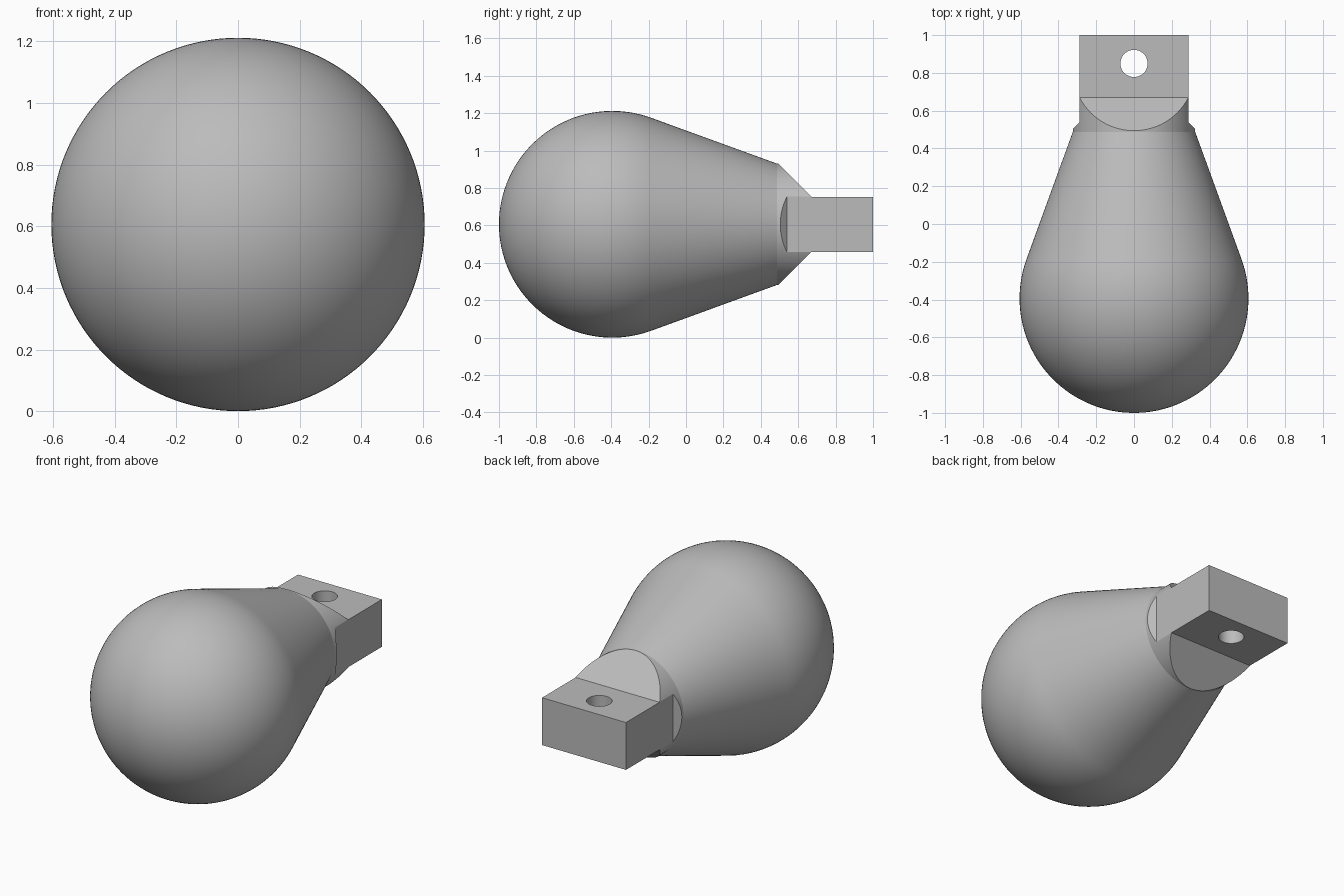
import bpy
import bmesh
import math
from mathutils import Vector

if "Cube" in bpy.data.objects:
    bpy.data.objects.remove(bpy.data.objects["Cube"], do_unlink=True)

R = 0.606                  # ball radius, also the height of the axis
BALL_Y = R - 1             # ball centre along the axis
TAPER = math.radians(20)   # half angle of the neck cone
STEM_R = 0.324             # stem that the tang is milled from
HALF_W, HALF_H = 0.288, 0.147

grey = bpy.data.materials.new("plain grey")
grey.use_nodes = True
colour = (0.5, 0.5, 0.5, 1)
grey.diffuse_color = colour
grey.node_tree.nodes["Principled BSDF"].inputs["Base Color"].default_value = colour


def make_object(name, bm):
    bmesh.ops.recalc_face_normals(bm, faces=bm.faces)
    mesh = bpy.data.meshes.new(name)
    bm.to_mesh(mesh)
    bm.free()
    mesh.materials.append(grey)
    obj = bpy.data.objects.new(name, mesh)
    bpy.context.collection.objects.link(obj)
    return obj


def prism(name, points, depth):
    """Closed prism from a face outline, extruded along depth."""
    bm = bmesh.new()
    face = bm.faces.new([bm.verts.new(p) for p in points])
    out = bmesh.ops.extrude_face_region(bm, geom=[face], use_keep_orig=True)
    moved = [g for g in out["geom"] if isinstance(g, bmesh.types.BMVert)]
    bmesh.ops.translate(bm, verts=moved, vec=depth)
    return make_object(name, bm)


# Ball, tangent cone and stem as one turned profile (y, radius)
steps = 36
profile = []
for i in range(steps + 1):
    a = -math.pi / 2 + (math.pi / 2 + TAPER) * i / steps
    profile.append((BALL_Y + R * math.sin(a), R * math.cos(a)))
tan_y, tan_r = profile[-1]
profile.append((tan_y + (tan_r - STEM_R) / math.tan(TAPER), STEM_R))
profile += [(1, STEM_R), (1, 0)]

bm = bmesh.new()
verts = [bm.verts.new((r, y, R)) for y, r in profile]
edges = [bm.edges.new(pair) for pair in zip(verts, verts[1:])]
bmesh.ops.spin(bm, geom=verts + edges, cent=(0, 0, R), axis=(0, 1, 0),
               angle=math.tau, steps=128, use_merge=False)
bmesh.ops.remove_doubles(bm, verts=bm.verts, dist=0.0001)
body = make_object("ball_neck_and_tang", bm)

# Cutters that mill the flat tang with 45 degree shoulders
cutters = []


def shoulder_outline(flat, start):
    return [(start, flat), (start - 0.4, flat + 0.4), (1.2, flat + 0.4), (1.2, flat)]


for s in (-1, 1):
    flat = [Vector((-0.6, y, R + s * h)) for y, h in shoulder_outline(HALF_H, 0.671)]
    cutters.append(prism("height_cutter", flat, (1.2, 0, 0)))
    side = [Vector((s * w, y, 0)) for y, w in shoulder_outline(HALF_W, 0.54)]
    cutters.append(prism("width_cutter", side, (0, 0, 1.3)))

# Pin hole through the tang
hole = [Vector((0.072 * math.cos(a), 0.85 + 0.072 * math.sin(a), 0))
        for a in (math.tau * i / 48 for i in range(48))]
cutters.append(prism("hole_cutter", hole, (0, 0, 1.3)))

bpy.ops.object.select_all(action="DESELECT")
body.select_set(True)
bpy.context.view_layer.objects.active = body
for cutter in cutters:
    cutter.hide_render = True
    mod = body.modifiers.new(cutter.name, "BOOLEAN")
    mod.operation = "DIFFERENCE"
    mod.solver = "EXACT"
    mod.object = cutter
    bpy.ops.object.modifier_apply(modifier=mod.name)
    bpy.data.objects.remove(cutter, do_unlink=True)

bpy.ops.object.shade_smooth_by_angle(angle=math.radians(15))
